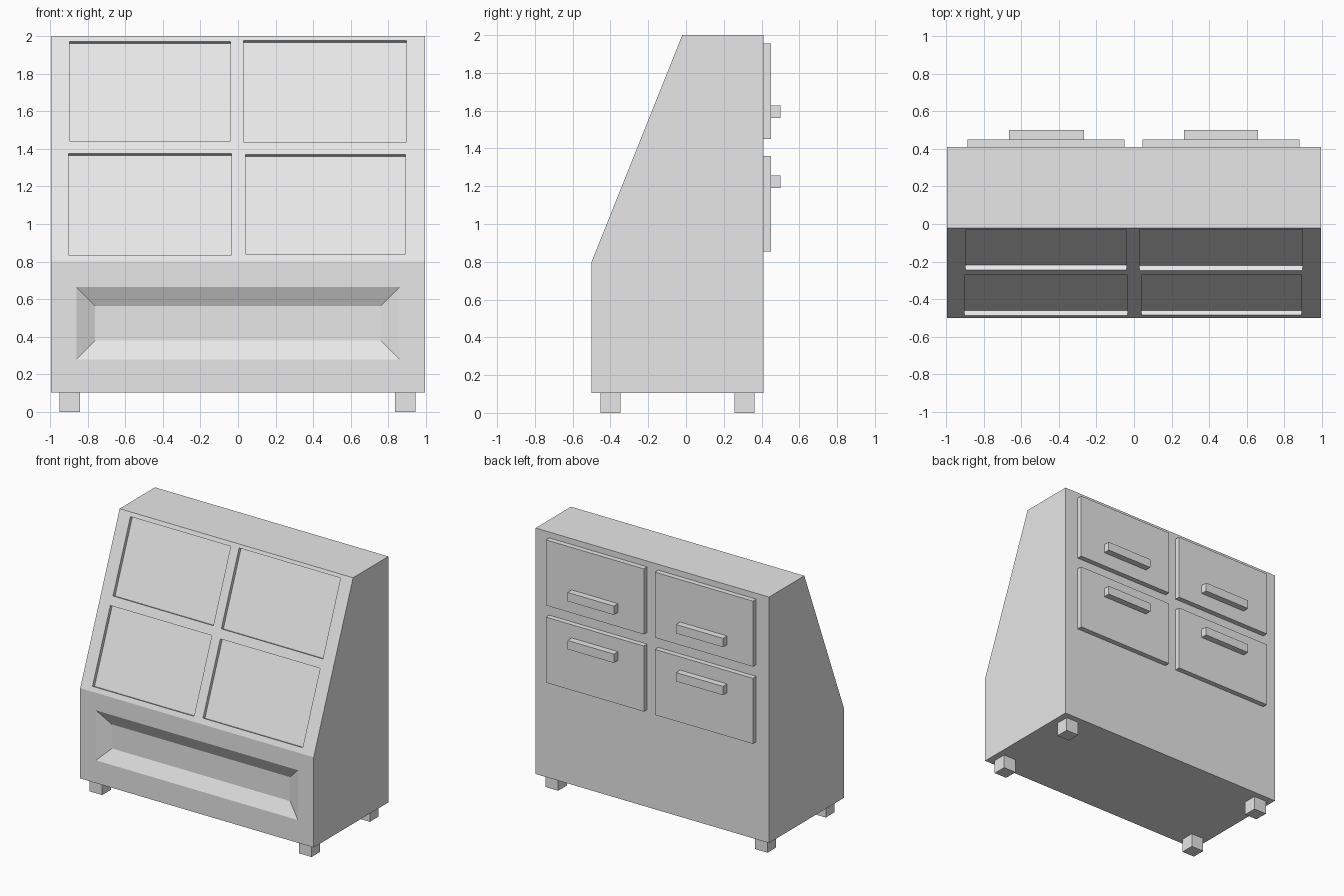
import bpy
import bmesh
from mathutils import Vector

cube = bpy.data.objects.get("Cube")
if cube:
    bpy.data.objects.remove(cube, do_unlink=True)

gray = bpy.data.materials.new("light_gray")
gray.use_nodes = True
gray.diffuse_color = (0.8, 0.8, 0.8, 1)
gray.node_tree.nodes["Principled BSDF"].inputs["Base Color"].default_value = (0.8, 0.8, 0.8, 1)


def loft(bm, loop_a, loop_b):
    """Closed solid between two matching loops of points."""
    a = [bm.verts.new(p) for p in loop_a]
    b = [bm.verts.new(p) for p in loop_b]
    bm.faces.new(a)
    bm.faces.new(b[::-1])
    n = len(a)
    for i in range(n):
        j = (i + 1) % n
        bm.faces.new((a[j], a[i], b[i], b[j]))


def prism(bm, profile, x0, x1):
    """Extrude a (y, z) profile along x."""
    loft(bm, [(x0, y, z) for y, z in profile], [(x1, y, z) for y, z in profile])


def box(bm, x0, x1, y0, y1, z0, z1):
    prism(bm, [(y0, z0), (y1, z0), (y1, z1), (y0, z1)], x0, x1)


def make(name, bm):
    bmesh.ops.recalc_face_normals(bm, faces=bm.faces)
    mesh = bpy.data.meshes.new(name)
    bm.to_mesh(mesh)
    bm.free()
    mesh.materials.append(gray)
    obj = bpy.data.objects.new(name, mesh)
    bpy.context.collection.objects.link(obj)
    return obj


def make_box(name, *bounds):
    bm = bmesh.new()
    box(bm, *bounds)
    return make(name, bm)


# Cabinet body with a sloping upper front
FRONT, BACK, SLOPE_Z, SLOPE_TOP_Y = -0.5, 0.41, 0.8, -0.02
bm = bmesh.new()
prism(bm, [(FRONT, 0.105), (BACK, 0.105), (BACK, 2), (SLOPE_TOP_Y, 2), (FRONT, SLOPE_Z)], -0.995, 0.995)
body = make("cabinet_body", bm)

# Shallow window recesses, cut square to the slope
slope = Vector((SLOPE_TOP_Y - FRONT, 2 - SLOPE_Z))
inward = Vector((slope.y, -slope.x)).normalized() * 0.027


def on_slope(z):
    return Vector((FRONT + (z - SLOPE_Z) * slope.x / slope.y, z))


bm = bmesh.new()
for x0, x1, z0, z1 in ((-0.895, -0.04, 1.44, 1.97), (0.03, 0.895, 1.435, 1.975),
                       (-0.9, -0.035, 0.835, 1.375), (0.04, 0.89, 0.84, 1.37)):
    low, high = on_slope(z0), on_slope(z1)
    prism(bm, [low - inward, low + inward, high + inward, high - inward], x0, x1)


# Bevelled tray recess in the lower front
def tray_loop(inset, y):
    x, z0, z1 = 0.86 - inset, 0.28 + inset, 0.665 - inset
    return [(-x, y, z0), (x, y, z0), (x, y, z1), (-x, y, z1)]


loft(bm, tray_loop(-0.1, FRONT - 0.05), tray_loop(0.1, FRONT + 0.05))
cutter = make("recess_cutter", bm)
cutter.hide_render = True

cut = body.modifiers.new("recesses", 'BOOLEAN')
cut.operation = 'DIFFERENCE'
cut.solver = 'EXACT'
cut.object = cutter
bpy.context.view_layer.objects.active = body
bpy.ops.object.modifier_apply(modifier=cut.name)
bpy.data.objects.remove(cutter, do_unlink=True)

# Back doors with bar handles
for side, x0, x1, h0, h1 in (("right", -0.885, -0.05, -0.665, -0.265),
                             ("left", 0.045, 0.88, 0.265, 0.66)):
    for row, z0, z1, hz in (("upper", 1.45, 1.955, 1.56), ("lower", 0.855, 1.36, 1.19)):
        make_box(f"{row}_{side}_door", x0, x1, BACK, 0.45, z0, z1)
        make_box(f"{row}_{side}_handle", h0, h1, 0.45, 0.5, hz, hz + 0.068)

# Feet
for side, x in (("right", -0.895), ("left", 0.89)):
    for end, y in (("front", -0.4), ("back", 0.31)):
        make_box(f"{end}_{side}_foot", x - 0.054, x + 0.054, y - 0.053, y + 0.053, 0, 0.105)
